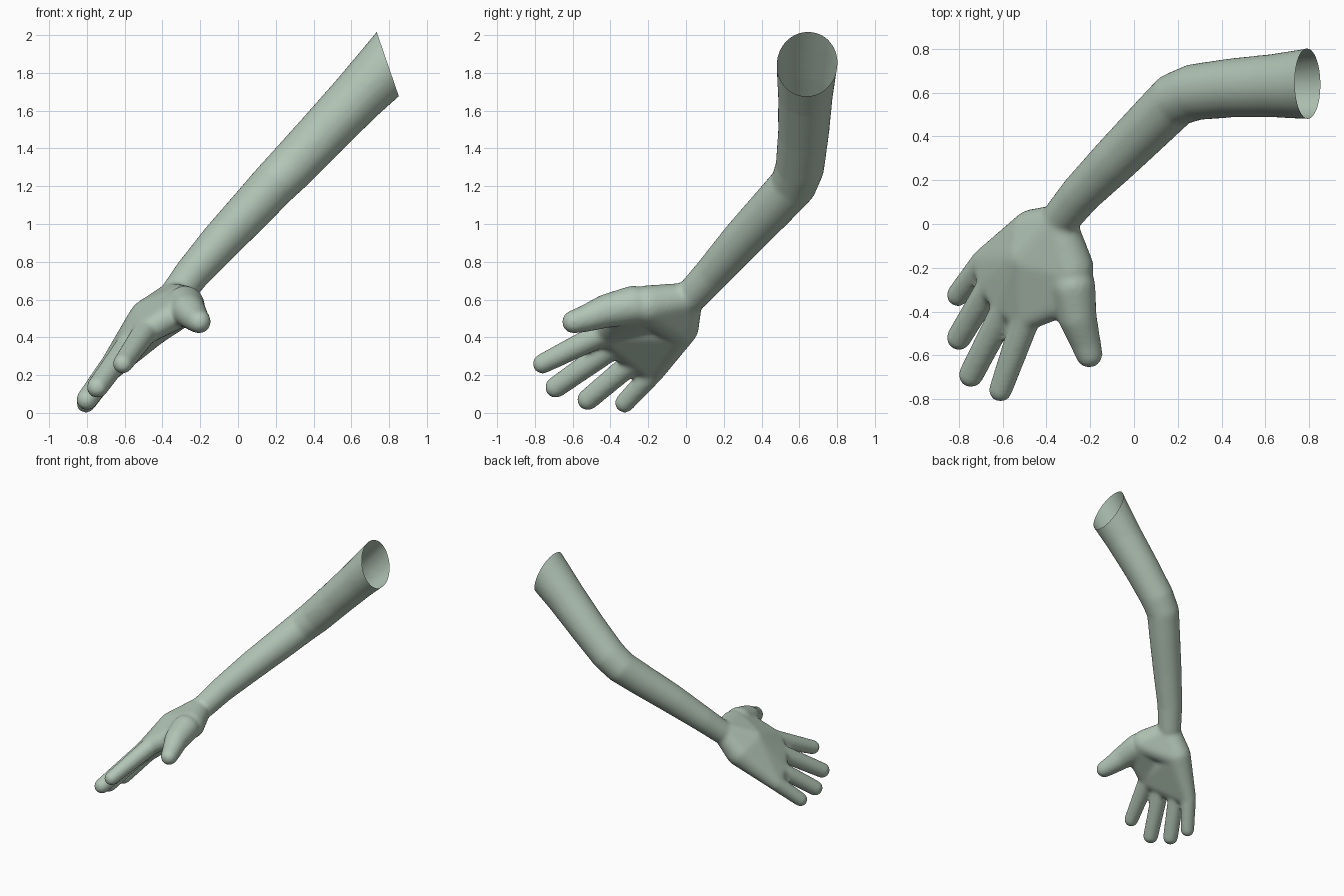
import bpy, bmesh
from mathutils import Vector, Matrix

if "Cube" in bpy.data.objects:
    bpy.data.objects.remove(bpy.data.objects["Cube"])

GROW = 0.004  # makes up for shrinkage in the smoothing pass
body = bmesh.new()


def hull(balls):
    """Add the convex skin around a set of balls (x, y, z, radius)."""
    part = bmesh.new()
    for x, y, z, r in balls:
        bmesh.ops.create_icosphere(part, subdivisions=3, radius=r + GROW,
                                   matrix=Matrix.Translation((x, y, z)))
    res = bmesh.ops.convex_hull(part, input=part.verts[:])
    junk = {g for g in res["geom_interior"] + res["geom_unused"]
            if isinstance(g, bmesh.types.BMVert) and g.is_valid}
    bmesh.ops.delete(part, geom=list(junk), context='VERTS')
    bmesh.ops.recalc_face_normals(part, faces=part.faces[:])
    mesh = bpy.data.meshes.new("tmp")
    part.to_mesh(mesh)
    part.free()
    body.from_mesh(mesh)
    bpy.data.meshes.remove(mesh)


def chain(balls):
    """Tapered limb through a row of balls."""
    for a, b in zip(balls, balls[1:]):
        hull([a, b])


# Arm from past the open end, through the elbow, to the wrist
chain([(0.95, 0.655, 2.0, 0.175), (0.795, 0.64, 1.84, 0.158),
       (0.64, 0.632, 1.68, 0.142), (0.45, 0.622, 1.48, 0.132),
       (0.28, 0.603, 1.30, 0.126), (0.19, 0.57, 1.21, 0.12),
       (0.08, 0.46, 1.09, 0.115), (-0.08, 0.30, 0.92, 0.106),
       (-0.24, 0.14, 0.74, 0.092), (-0.33, 0.03, 0.62, 0.085)])

# Fingers: knuckle ball and tip ball
fingers = [((-0.49, -0.42, 0.43, 0.064), (-0.61, -0.76, 0.26, 0.05)),
           ((-0.58, -0.37, 0.36, 0.062), (-0.745, -0.69, 0.135, 0.054)),
           ((-0.65, -0.27, 0.28, 0.059), (-0.80, -0.52, 0.07, 0.054)),
           ((-0.685, -0.17, 0.22, 0.055), (-0.805, -0.325, 0.052, 0.049))]
for f in fingers:
    chain(f)

# Thumb
chain([(-0.28, -0.28, 0.57, 0.1), (-0.26, -0.42, 0.54, 0.086),
       (-0.225, -0.53, 0.5, 0.068), (-0.205, -0.595, 0.482, 0.059)])

# Palm: heel, back of hand, knuckles, thumb mound and web
wrist = (-0.35, 0.0, 0.6, 0.085)
heel = (-0.46, -0.035, 0.455, 0.1)
back = (-0.475, -0.16, 0.5, 0.1)
mound = (-0.29, -0.2, 0.57, 0.103)
web = (-0.29, -0.33, 0.55, 0.075)
knuckles = [f[0] for f in fingers]
hull([wrist, heel, back] + knuckles)
hull([wrist, back, mound, knuckles[0]])
hull([mound, web, back, knuckles[0]])
hull([heel, mound, wrist])

# Fuse everything into one skin
raw = bpy.data.meshes.new("raw")
body.to_mesh(raw)
body.free()
arm = bpy.data.objects.new("arm_and_hand", raw)
bpy.context.collection.objects.link(arm)
rm = arm.modifiers.new("fuse", 'REMESH')
rm.mode = 'VOXEL'
rm.voxel_size = 0.011
sm = arm.modifiers.new("soften", 'SMOOTH')
sm.factor = 0.5
sm.iterations = 18
dg = bpy.context.evaluated_depsgraph_get()
skin = bpy.data.meshes.new_from_object(arm.evaluated_get(dg))
arm.modifiers.clear()

# Slice the upper arm off, leaving it open
bm = bmesh.new()
bm.from_mesh(skin)
bmesh.ops.bisect_plane(bm, geom=bm.verts[:] + bm.edges[:] + bm.faces[:],
                       plane_co=Vector((0.795, 0.64, 1.84)),
                       plane_no=Vector((0.945, 0, 0.325)), clear_outer=True)
for f in bm.faces:
    f.smooth = True
bm.to_mesh(skin)
bm.free()
arm.data = skin
skin.name = "arm_and_hand"

mat = bpy.data.materials.new("sage_green")
mat.diffuse_color = (0.45, 0.56, 0.47, 1)
mat.use_nodes = True
mat.node_tree.nodes["Principled BSDF"].inputs["Base Color"].default_value = mat.diffuse_color
skin.materials.clear()
skin.materials.append(mat)
